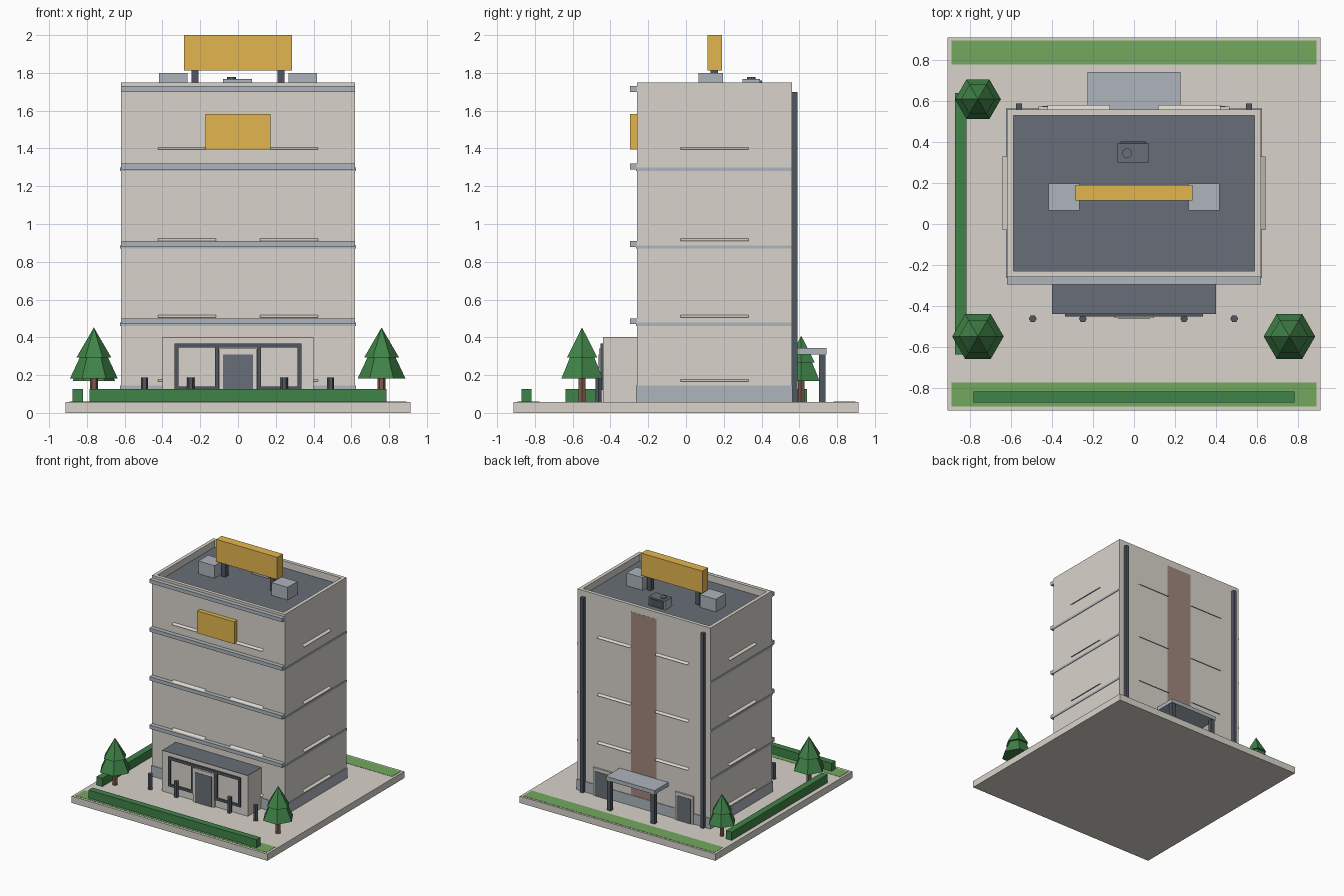
import bpy, bmesh, math
from mathutils import Matrix, Vector

cube = bpy.data.objects.get("Cube")
if cube:
    bpy.data.objects.remove(cube, do_unlink=True)


def material(name, rgb):
    """Flat material from display colour values, converted to linear."""
    lin = [((c / 255 + 0.055) / 1.055) ** 2.4 for c in rgb] + [1]
    m = bpy.data.materials.new(name)
    m.use_nodes = True
    m.diffuse_color = lin
    m.node_tree.nodes["Principled BSDF"].inputs["Base Color"].default_value = lin
    return m


WALL = material("warm_concrete", (217, 212, 203))
TRIM = material("pale_grey_trim", (174, 181, 188))
SLATE = material("slate", (104, 111, 120))
DARK = material("dark_metal", (80, 87, 97))
GOLD = material("gold_panel", (228, 182, 79))
GRASS = material("grass", (114, 169, 93))
LEAF = material("leaf_green", (64, 131, 72))
BROWN = material("brown_core", (160, 136, 125))
BARK = material("bark", (128, 90, 75))
GROUND = 0.057
ROOF = 1.693


def finish(name, bm, *mats):
    me = bpy.data.meshes.new(name)
    bm.to_mesh(me)
    bm.free()
    for m in mats:
        me.materials.append(m)
    ob = bpy.data.objects.new(name, me)
    bpy.context.collection.objects.link(ob)
    return ob


def box_mesh(x, y, z):
    bm = bmesh.new()
    size = Vector((x[1] - x[0], y[1] - y[0], z[1] - z[0]))
    mid = Vector((sum(x) / 2, sum(y) / 2, sum(z) / 2))
    bmesh.ops.create_cube(bm, size=1, matrix=Matrix.Translation(mid) @ Matrix.Diagonal(size).to_4x4())
    return bm


def box(name, x, y, z, mat):
    return finish(name, box_mesh(x, y, z), mat)


def cone(name, loc, r1, r2, z, mat, sides=6):
    bm = bmesh.new()
    bmesh.ops.create_cone(bm, cap_ends=True, segments=sides, radius1=r1, radius2=r2, depth=z[1] - z[0],
                          matrix=Matrix.Translation((*loc, sum(z) / 2)) @ Matrix.Rotation(math.pi / 2, 4, 'Z'))
    return finish(name, bm, mat)


def sill(name, centre, out, length):
    """Thin plate sloping down and away from the wall."""
    bm = bmesh.new()
    out = Vector(out)
    along = Vector((0, 0, 1)).cross(out) * length / 2
    drop = out * 0.022 - Vector((0, 0, 0.012))
    start = Vector(centre)
    corners = (start - along, start - along + drop, start + along + drop, start + along)
    bm.faces.new([bm.verts.new(c) for c in corners])
    return finish(name, bm, WALL)


def mirrored(x):
    return (("left", x), ("right", (-x[1], -x[0])))


# Plot and lawns
box("ground_slab", (-0.913, 0.913), (-0.913, 0.913), (0, GROUND), WALL)
box("front_lawn", (-0.893, 0.893), (-0.893, -0.775), (GROUND, GROUND + 0.002), GRASS)
box("back_lawn", (-0.893, 0.893), (0.78, 0.897), (GROUND, GROUND + 0.002), GRASS)
box("front_hedge", (-0.785, 0.785), (-0.872, -0.818), (GROUND, 0.127), LEAF)
box("side_hedge", (-0.875, -0.82), (-0.638, 0.64), (GROUND, 0.127), LEAF)

# Tower with sunken roof
bm = box_mesh((-0.62, 0.62), (-0.26, 0.56), (GROUND, 1.75))
top = max(bm.faces, key=lambda f: f.calc_center_median().z)
bmesh.ops.inset_region(bm, faces=[top], thickness=0.042)
sunk = bmesh.ops.extrude_face_region(bm, geom=[top])
floor = next(g for g in sunk["geom"] if isinstance(g, bmesh.types.BMFace))
bmesh.ops.translate(bm, verts=floor.verts[:], vec=(0, 0, ROOF - 1.75))
floor.material_index = 1
if top.is_valid:
    bmesh.ops.delete(bm, geom=[top], context='FACES_ONLY')
bmesh.ops.recalc_face_normals(bm, faces=bm.faces)
finish("tower", bm, WALL, SLATE)

# Stair core through the tower, showing on the back wall
box("stair_core", (-0.119, 0.119), (-0.258, 0.561), (GROUND, ROOF - 0.002), BROWN)
box("plinth", (-0.625, 0.625), (-0.265, 0.565), (GROUND, 0.145), TRIM)

# Floor bands and front ledges
for i, z in enumerate((0.461, 0.869, 1.28, 1.69)):
    if i < 3:
        box("floor_band", (-0.625, 0.625), (-0.264, 0.559), (z, z + 0.018), TRIM)
    box("front_ledge", (-0.62, 0.62), (-0.297, -0.258), (z + 0.009, z + 0.04), TRIM)

# Window sills
for z in (0.178, 0.517, 0.922, 1.406):
    for side, s in (("left", 1), ("right", -1)):
        sill(side + "_sill", (0.62 * s, 0.15, z), (s, 0, 0), 0.36)
        sill(side + "_front_sill", (0.27 * s, -0.26, z), (0, -1, 0), 0.305)
        if z > 0.2:
            sill(side + "_back_sill", (0.27 * s, 0.56, z), (0, 1, 0), 0.305)

# Back pipes
for side, x in mirrored((0.548, 0.576)):
    box(side + "_back_pipe", x, (0.56, 0.59), (GROUND, 1.7), DARK)

# Sign panels
box("front_sign", (-0.173, 0.173), (-0.297, -0.26), (1.395, 1.583), GOLD)
box("roof_sign", (-0.285, 0.285), (0.115, 0.19), (1.812, 2.0), GOLD)

# Rooftop equipment
for side, x in mirrored((0.21, 0.247)):
    box(side + "_sign_post", x, (0.13, 0.17), (ROOF, 1.812), DARK)
for side, x in mirrored((0.267, 0.417)):
    box(side + "_roof_unit", x, (0.067, 0.197), (ROOF, 1.8), TRIM)
box("vent_unit", (-0.08, 0.073), (0.3, 0.393), (ROOF, 1.764), TRIM)
box("vent_lid", (-0.08, 0.073), (0.3, 0.393), (1.764, 1.768), SLATE)
box("vent_back", (-0.066, 0.058), (0.393, 0.403), (ROOF + 0.01, 1.76), DARK)
cone("vent_fan", (-0.034, 0.346), 0.024, 0.024, (1.768, 1.778), SLATE, 10)

# Entrance block with window frames and door
box("entrance_block", (-0.4, 0.4), (-0.44, -0.26), (GROUND, 0.398), WALL)
box("entrance_roof", (-0.4, 0.4), (-0.44, -0.26), (0.398, 0.401), SLATE)
FRAME_Y = (-0.453, -0.44)
box("frame_top", (-0.337, 0.337), FRAME_Y, (0.345, 0.367), DARK)
for side, x in mirrored((0.1, 0.337)):
    box(side + "_frame_sill", x, FRAME_Y, (0.12, 0.14), DARK)
    for post in (x[0], x[1] - 0.021):
        box(side + "_frame_post", (post, post + 0.021), FRAME_Y, (0.12, 0.367), DARK)
box("door_surround", (-0.097, 0.097), (-0.46, -0.44), (GROUND, 0.34), WALL)
box("door", (-0.079, 0.079), (-0.463, -0.458), (GROUND, 0.31), SLATE)

# Bollards
for x in (-0.495, -0.25, 0.245, 0.49):
    cone("bollard", (x, -0.463), 0.019, 0.019, (GROUND, 0.188), DARK)

# Back canopy and service doors
box("back_canopy", (-0.227, 0.227), (0.56, 0.743), (0.31, 0.343), TRIM)
for side, x in mirrored((0.187, 0.223)):
    box(side + "_canopy_post", x, (0.703, 0.738), (GROUND, 0.31), DARK)
for side, x in mirrored((0.3, 0.466)):
    box(side + "_service_surround", x, (0.56, 0.575), (GROUND, 0.29), WALL)
    box(side + "_service_door", (x[0] + 0.018, x[1] - 0.018), (0.574, 0.578), (GROUND, 0.265), SLATE)

# Trees
for x, y, s in ((-0.763, -0.55, 1), (0.76, -0.55, 1), (-0.763, 0.61, 0.89)):
    def span(a, b):
        return (GROUND + a * s, GROUND + b * s)
    cone("tree_trunk", (x, y), 0.021 * s, 0.021 * s, span(0, 0.16), BARK)
    cone("tree_lower_crown", (x, y), 0.126 * s, 0.045 * s, span(0.126, 0.3), LEAF)
    cone("tree_upper_crown", (x, y), 0.093 * s, 0, span(0.235, 0.395), LEAF)
